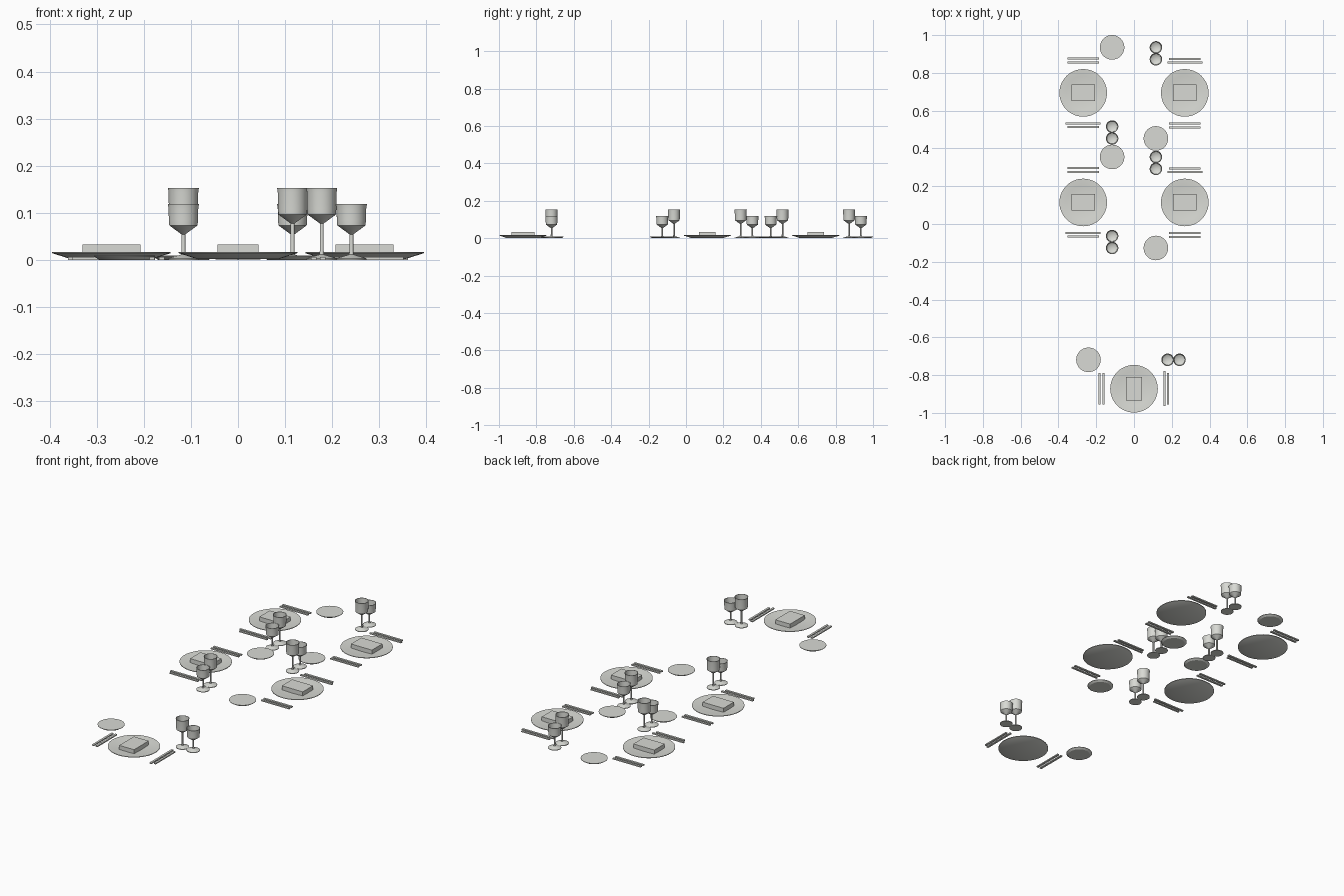
import bpy, bmesh, math
from mathutils import Matrix

if "Cube" in bpy.data.objects:
    bpy.data.objects.remove(bpy.data.objects["Cube"])

mat = bpy.data.materials.new("pale_grey")
mat.diffuse_color = (0.69, 0.70, 0.66, 1)
mat.use_nodes = True
mat.node_tree.nodes["Principled BSDF"].inputs["Base Color"].default_value = mat.diffuse_color


def finish(bm, name, smooth):
    bmesh.ops.recalc_face_normals(bm, faces=bm.faces)
    me = bpy.data.meshes.new(name)
    bm.to_mesh(me)
    bm.free()
    if smooth:
        me.shade_smooth()
        me.set_sharp_from_angle(angle=math.radians(30))
    me.materials.append(mat)
    return me


def lathe(name, profile, sides=40):
    """Revolve a closed (radius, height) profile that starts and ends on the axis."""
    bm = bmesh.new()
    vs = [bm.verts.new((r, 0, z)) for r, z in profile]
    edges = [bm.edges.new(p) for p in zip(vs, vs[1:])]
    bmesh.ops.spin(bm, geom=vs + edges, cent=(0, 0, 0), axis=(0, 0, 1),
                   angle=2 * math.pi, steps=sides, use_merge=True)
    bmesh.ops.remove_doubles(bm, verts=bm.verts, dist=1e-5)
    return finish(bm, name, True)


def box(name, sx, sy, z0, z1):
    bm = bmesh.new()
    bmesh.ops.create_cube(bm, size=1, matrix=Matrix.Translation((0, 0, (z0 + z1) / 2))
                          @ Matrix.Diagonal((sx, sy, z1 - z0, 1)))
    return finish(bm, name, False)


def glass(name, shoulder, rim):
    neck = shoulder - 0.019
    return lathe(name, [
        (0, 0), (0.032, 0), (0.032, 0.003), (0.005, 0.011),      # foot
        (0.004, 0.02), (0.004, neck),                            # stem
        (0.030, shoulder), (0.031, shoulder + 0.012),            # bowl outside
        (0.0315, rim - 0.01), (0.033, rim),
        (0.0305, rim), (0.028, shoulder + 0.003), (0, neck + 0.005)])  # inside


# Shared part meshes
plate = lathe("dinner_plate", [(0, 0), (0.088, 0.002), (0.126, 0.014), (0.126, 0.017),
                               (0.122, 0.017), (0.09, 0.012), (0.045, 0.009), (0, 0.008)], 48)
bread = lathe("bread_plate", [(0, 0), (0.054, 0), (0.065, 0.007), (0.065, 0.009), (0, 0.009)])
napkin = box("napkin", 0.087, 0.123, 0.009, 0.032)
short_bar = box("fork", 0.011, 0.165, 0, 0.006)
long_bar = box("knife", 0.011, 0.185, 0, 0.006)
tall = glass("tall_glass", 0.096, 0.153)
short = glass("short_glass", 0.073, 0.118)

# One place setting, seen by a diner facing local +y
setting = [
    ("dinner_plate", plate, 0, 0), ("napkin", napkin, 0, 0),
    ("bread_plate", bread, -0.241, 0.153),
    ("outer_fork", short_bar, -0.183, 0), ("inner_fork", short_bar, -0.162, 0),
    ("knife", long_bar, 0.161, 0), ("spoon", short_bar, 0.180, 0),
    ("tall_glass", tall, 0.178, 0.153), ("short_glass", short, 0.241, 0.153),
]

# Seats: head of the table, then two on each long side
seats = [("head", 0, -0.872, 0)]
for row, y in (("near", 0.114), ("far", 0.694)):
    seats += [("left_" + row, -0.269, y, -90), ("right_" + row, 0.269, y, 90)]

for seat, x, y, deg in seats:
    place = Matrix.Translation((x, y, 0)) @ Matrix.Rotation(math.radians(deg), 4, 'Z')
    for part, me, lx, ly in setting:
        ob = bpy.data.objects.new(seat + "_" + part, me)
        ob.matrix_world = place @ Matrix.Translation((lx, ly, 0))
        bpy.context.collection.objects.link(ob)
